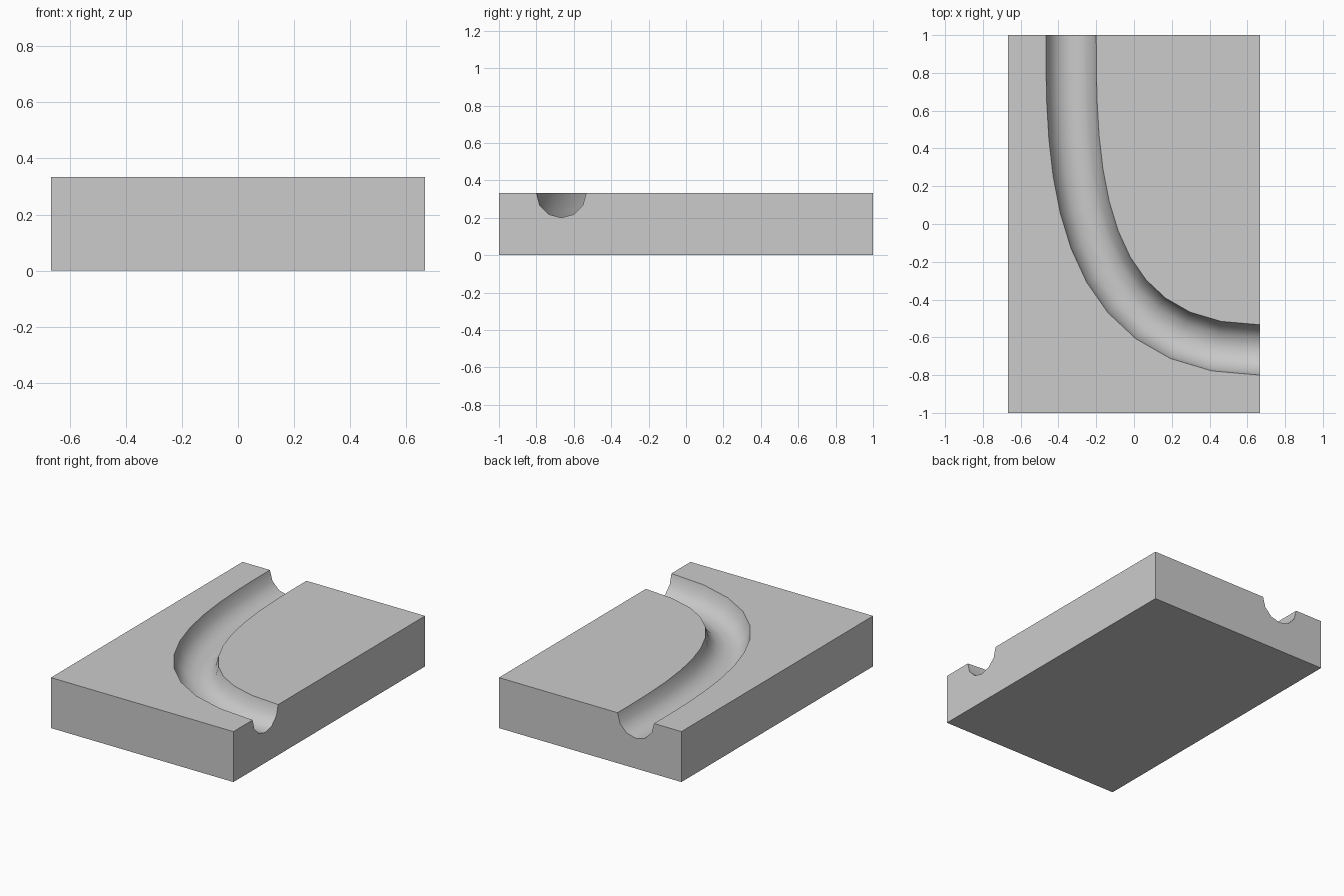
import bpy, bmesh, math
from mathutils import Vector

if "Cube" in bpy.data.objects:
    bpy.data.objects.remove(bpy.data.objects["Cube"])

W, L, H = 2 / 3, 1.0, 1 / 3        # half width, half length, height
R = 0.4 / 3                        # groove radius
STEPS, SIDES = 12, 6

# Control points of the groove's centre line: back edge to right edge
P = [Vector(p) for p in ((-W / 2, L, H), (-W / 2, H, H), (-W / 2, -W, H), (W, -W, H))]


def path(t):
    u = 1 - t
    point = P[0] * u**3 + P[1] * 3 * u * u * t + P[2] * 3 * u * t * t + P[3] * t**3
    tangent = (P[1] - P[0]) * u * u + (P[2] - P[1]) * 2 * u * t + (P[3] - P[2]) * t * t
    return point, tangent.normalized()


bm = bmesh.new()

# Half-round groove swept along the path
rows = []
for i in range(STEPS + 1):
    c, d = path(i / STEPS)
    inner = Vector((-d.y, d.x, 0))
    row = []
    for j in range(SIDES + 1):
        a = math.pi * j / SIDES
        row.append(bm.verts.new(c - inner * R * math.cos(a) - Vector((0, 0, R * math.sin(a)))))
    rows.append(row)
for r0, r1 in zip(rows, rows[1:]):
    for j in range(SIDES):
        bm.faces.new((r0[j], r1[j], r1[j + 1], r0[j + 1]))

# Block corners: front left, front right, back right, back left
corners = ((-W, -L), (W, -L), (W, L), (-W, L))
b = [bm.verts.new((x, y, 0)) for x, y in corners]
t = [bm.verts.new((x, y, H)) for x, y in corners]

# Bottom, front and left sides
bm.faces.new(b)
bm.faces.new((b[0], b[1], t[1], t[0]))
bm.faces.new((b[3], b[0], t[0], t[3]))
# Right and back sides, notched by the groove ends
bm.faces.new([b[1], b[2], t[2]] + rows[-1][::-1] + [t[1]])
bm.faces.new([b[2], b[3], t[3]] + rows[0] + [t[2]])
# Top on either side of the groove
bm.faces.new([r[0] for r in rows] + [t[1], t[0], t[3]])
bm.faces.new([r[-1] for r in rows] + [t[2]])
bmesh.ops.recalc_face_normals(bm, faces=bm.faces[:])

mesh = bpy.data.meshes.new("grooved_block")
bm.to_mesh(mesh)
bm.free()
block = bpy.data.objects.new("grooved_block", mesh)
bpy.context.collection.objects.link(block)

# Smooth groove, sharp block edges
bpy.context.view_layer.objects.active = block
block.select_set(True)
bpy.ops.object.shade_smooth_by_angle(angle=math.radians(40))
